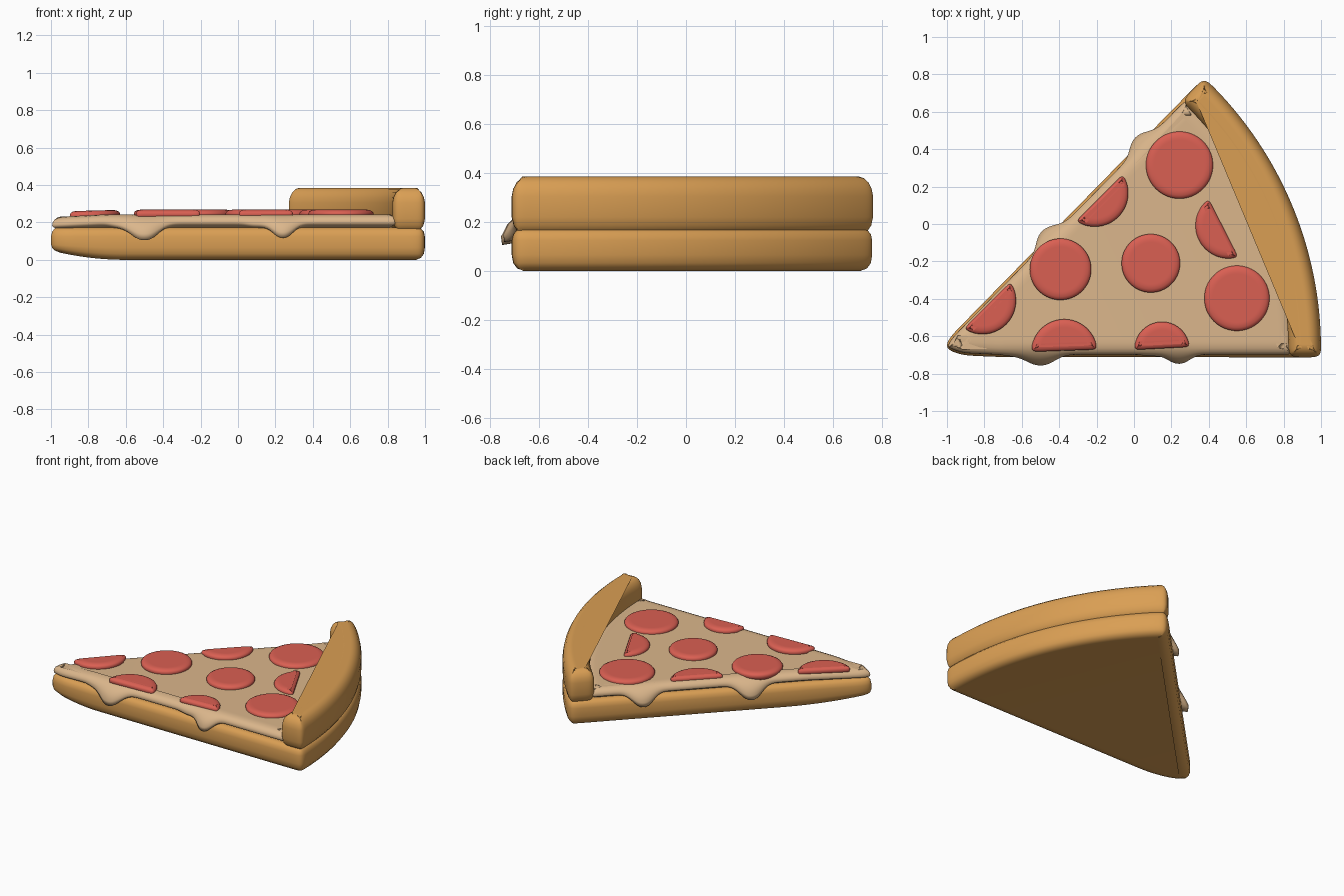
import bpy, bmesh, math
from mathutils import Vector

cube = bpy.data.objects.get("Cube")
if cube:
    bpy.data.objects.remove(cube, do_unlink=True)


def material(name, rgb):
    m = bpy.data.materials.new(name)
    m.use_nodes = True
    col = (*rgb, 1)
    m.diffuse_color = col
    bsdf = m.node_tree.nodes["Principled BSDF"]
    bsdf.inputs["Base Color"].default_value = col
    bsdf.inputs["Roughness"].default_value = 0.6
    return m


DOUGH = material("baked dough", (0.70, 0.345, 0.088))
CHEESE = material("melted cheese", (0.71, 0.47, 0.26))
MEAT = material("red sausage", (0.70, 0.115, 0.085))


def soften(loop, times):
    """Round the corners of a closed loop by averaging neighbours."""
    for _ in range(times):
        n = len(loop)
        loop = [loop[i - 1] / 4 + loop[i] / 2 + loop[(i + 1) % n] / 4 for i in range(n)]
    return loop


def resample(points, count):
    """Spread count points evenly around a closed polygon."""
    pts = [Vector(p) for p in points]
    pts.append(pts[0])
    lengths = [(b - a).length for a, b in zip(pts, pts[1:])]
    step, out, k, start = sum(lengths) / count, [], 0, 0.0
    for i in range(count):
        d = i * step
        while k < len(lengths) - 1 and d > start + lengths[k]:
            start += lengths[k]
            k += 1
        out.append(pts[k].lerp(pts[k + 1], (d - start) / max(lengths[k], 1e-9)))
    return out


def offset(loop, amounts):
    """Move each point of a counter-clockwise loop inward."""
    n, out = len(loop), []
    for i, p in enumerate(loop):
        t = (loop[(i + 1) % n] - loop[i - 1]).normalized()
        out.append(p + Vector((-t.y, t.x)) * amounts[i])
    return out


def loft(name, rings, mat):
    """Join rings of 3D points into a closed smooth body."""
    bm = bmesh.new()
    rows = [[bm.verts.new(p) for p in ring] for ring in rings]
    n = len(rows[0])
    for a, b in zip(rows, rows[1:]):
        for i in range(n):
            j = (i + 1) % n
            bm.faces.new((a[i], a[j], b[j], b[i]))
    bm.faces.new(rows[0][::-1])
    bm.faces.new(rows[-1])
    bmesh.ops.recalc_face_normals(bm, faces=bm.faces)
    for f in bm.faces:
        f.smooth = True
    me = bpy.data.meshes.new(name)
    bm.to_mesh(me)
    bm.free()
    me.materials.append(mat)
    ob = bpy.data.objects.new(name, me)
    bpy.context.collection.objects.link(ob)
    return ob


def slab(name, outline, profile, mat, bend=lambda x, z: z):
    """Stack inset copies of an outline; profile holds (inset, height)."""
    rings = []
    for inset, z in profile:
        loop = soften(offset(outline, [inset] * len(outline)), 2)
        rings.append([(p.x, p.y, bend(p.x, z)) for p in loop])
    return loft(name, rings, mat)


def arc(radius, a0, a1, steps=40):
    """Arc around the tip of the slice, angles in degrees."""
    out = []
    for i in range(steps + 1):
        a = math.radians(a0 + (a1 - a0) * i / steps)
        out.append((-1 + radius * math.cos(a), -0.67 + radius * math.sin(a)))
    return out


TIP = [(-0.985, -0.605), (-1.02, -0.665), (-0.92, -0.702), (-0.72, -0.711)]

# Dough base: rounded wedge whose tip curls up a little
base_line = soften(resample(TIP + [(1.003, -0.713)] + arc(2, 0, 46.6), 360), 9)


def curl(x, z):
    return z + 0.05 * max(0, (-0.6 - x) / 0.4) ** 2 * max(0, 1 - z / 0.1)


slab("dough_base", base_line,
     [(0.07, 0), (0.05, 0), (0.022, 0.01), (0.006, 0.032), (0, 0.065), (0, 0.125),
      (0.006, 0.15), (0.02, 0.166), (0.035, 0.172), (0.05, 0.172)], DOUGH, curl)

# Crust: thick rounded rim along the outer arc
rim = [(0.828, -0.713), (1.003, -0.713)] + arc(2, 0, 46.6) + arc(1.825, 46.6, 0)
slab("outer_crust", soften(resample(rim, 320), 14),
     [(0.04, 0.15), (0.022, 0.165), (0.008, 0.185), (0, 0.22), (0, 0.305), (0.006, 0.335),
      (0.02, 0.362), (0.04, 0.379), (0.06, 0.385), (0.07, 0.385)], DOUGH)

# Cheese: thin sheet with drips over both straight edges
sheet = soften(resample(TIP + [(0.86, -0.711)] + arc(1.86, 0, 46.6), 420), 8)
sheet = offset(sheet, [0.012] * len(sheet))
DRIPS = [((-0.50, -0.70), 0.095, 1.0), ((0.24, -0.70), 0.072, 0.85),
         ((-0.46, -0.07), 0.09, 1.0), ((0.04, 0.43), 0.085, 0.9),
         ((-0.64, -0.70), 0.06, 0.12), ((0.10, -0.70), 0.06, 0.12)]
flow = [min(1, sum(s * math.exp(-((p - Vector(c)).length / w) ** 2.4) for c, w, s in DRIPS))
        for p in sheet]
# Each layer: inset, height, how far drips sag, how far drips bulge
LAYERS = [(0.045, 0.165, 0, 0), (0.02, 0.182, 0.07, 0.035), (0.004, 0.19, 0.085, 0.058),
          (0, 0.2, 0.06, 0.058), (0.003, 0.215, 0.025, 0.035), (0.015, 0.23, 0.006, 0.012),
          (0.035, 0.239, 0, 0), (0.06, 0.243, 0, 0), (0.08, 0.243, 0, 0)]
rings = []
for inset, z, sag, bulge in LAYERS:
    loop = soften(offset(sheet, [inset - bulge * f for f in flow]), 2)
    rings.append([(p.x, p.y, z - sag * f - 0.015 * max(0, (-0.7 - p.x) / 0.3))
                  for p, f in zip(loop, flow)])
loft("cheese_sheet", rings, CHEESE)

# Sausage slices: x, y, radius, then kept direction and cut distance if trimmed
SLICES = [(0.243, 0.315, 0.18), (-0.393, -0.242, 0.165), (0.09, -0.21, 0.157),
          (0.55, -0.397, 0.175),
          (-0.21, 0.165, 0.18, -45, 0.035), (-0.81, -0.41, 0.18, -45, 0.035),
          (-0.373, -0.685, 0.177, 92, 0.008), (0.15, -0.67, 0.148, 93, 0.005),
          (0.505, -0.008, 0.177, 207, 0.03)]
for k, (x, y, r, *cut) in enumerate(SLICES):
    half, face = math.pi, 0
    if cut:
        face, half = math.radians(cut[0]), math.acos(cut[1] / r)
    pts = []
    for i in range(65):
        a = face - half + 2 * half * i / 64
        pts.append((x + r * math.cos(a), y + r * math.sin(a)))
    if not cut:
        pts.pop()
    outline = soften(resample(pts, 80), 4 if cut else 0)
    slab(f"sausage_slice_{k + 1}", outline,
         [(0.01, 0.22), (0.001, 0.235), (0, 0.25), (0.006, 0.259), (0.018, 0.265),
          (0.035, 0.268), (0.045, 0.268)], MEAT,
         lambda px, z: z - 0.008 * max(0, (-0.6 - px) / 0.3))
